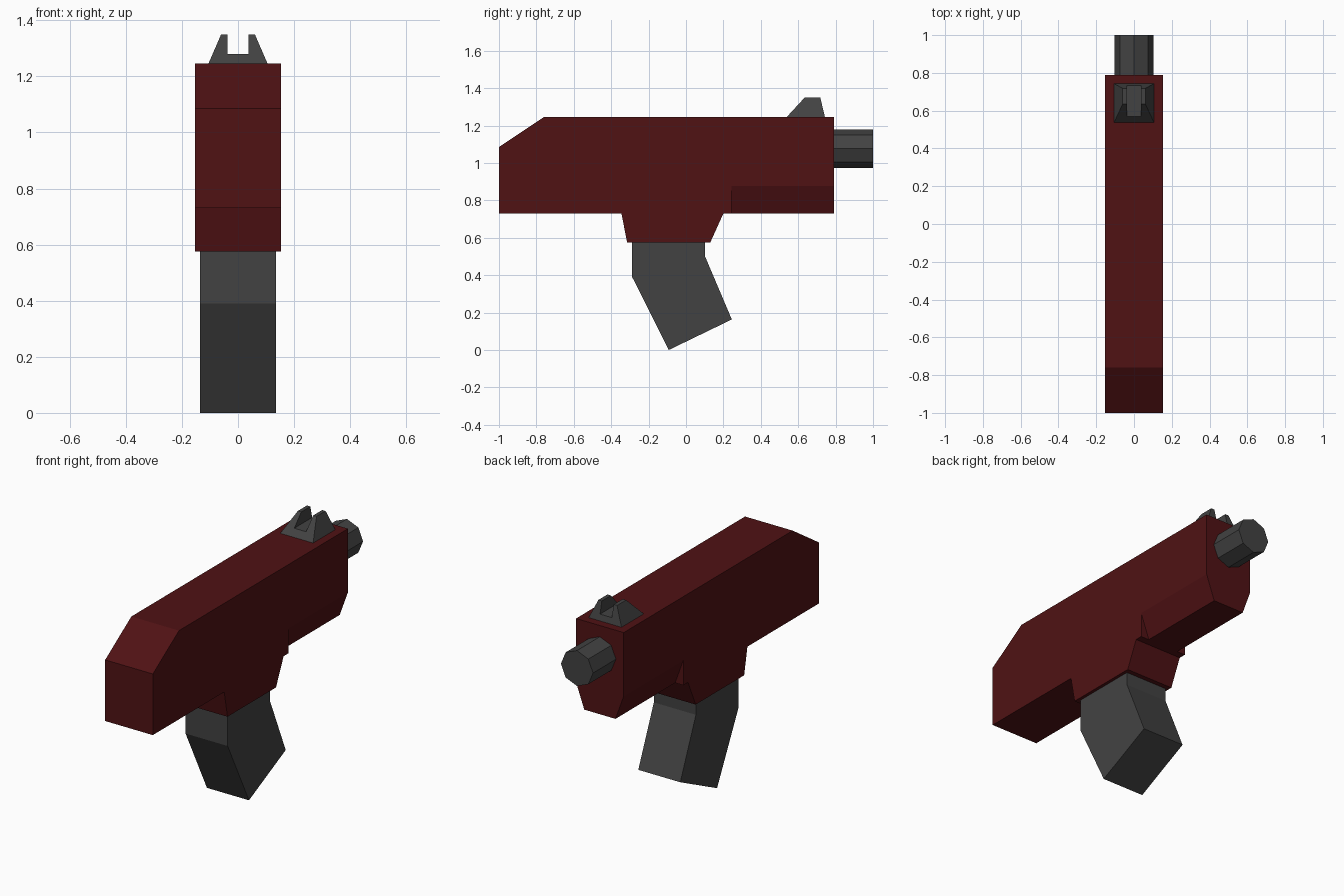
import bpy, bmesh
from math import pi
from mathutils import Matrix

if "Cube" in bpy.data.objects:
    bpy.data.objects.remove(bpy.data.objects["Cube"])


def material(name, rgb):
    m = bpy.data.materials.new(name)
    m.diffuse_color = (*rgb, 1)
    m.use_nodes = True
    m.node_tree.nodes["Principled BSDF"].inputs["Base Color"].default_value = m.diffuse_color
    return m


RED = material("dark_red", (0.08, 0.006, 0.007))
GREY = material("dark_grey", (0.055, 0.055, 0.055))


def finish(name, bm, mat=None):
    bmesh.ops.recalc_face_normals(bm, faces=bm.faces[:])
    me = bpy.data.meshes.new(name)
    bm.to_mesh(me)
    bm.free()
    ob = bpy.data.objects.new(name, me)
    bpy.context.collection.objects.link(ob)
    if mat:
        me.materials.append(mat)
    return ob


def loft(name, loop_a, loop_b, mat=None):
    """Closed solid between two matching loops of points."""
    bm = bmesh.new()
    a = [bm.verts.new(p) for p in loop_a]
    b = [bm.verts.new(p) for p in loop_b]
    bm.faces.new(a)
    bm.faces.new(b[::-1])
    n = len(a)
    for i in range(n):
        j = (i + 1) % n
        bm.faces.new((a[i], b[i], b[j], a[j]))
    return finish(name, bm, mat)


def side_profile(name, pts, half, mat):
    """Extrude a y-z outline across x."""
    return loft(name, [(-half, y, z) for y, z in pts], [(half, y, z) for y, z in pts], mat)


def along_y(name, pts, y0, y1):
    """Extrude an x-z outline along y."""
    return loft(name, [(x, y0, z) for x, z in pts], [(x, y1, z) for x, z in pts])


def cut(ob, cutter):
    mod = ob.modifiers.new("cut", 'BOOLEAN')
    mod.operation, mod.solver, mod.object = 'DIFFERENCE', 'EXACT', cutter
    bpy.context.view_layer.objects.active = ob
    bpy.ops.object.modifier_apply(modifier=mod.name)
    bpy.data.objects.remove(cutter)


# Body with grip housing
body = side_profile("body", [(-1, 0.73), (-1, 1.085), (-0.76, 1.245), (0.79, 1.245),
                             (0.79, 0.73), (0.2, 0.73), (0.13, 0.575),
                             (-0.315, 0.575), (-0.345, 0.73)], 0.153, RED)

# Sloped lower edges of the front section
for s in (-1, 1):
    cut(body, along_y("slope_cutter", [(s * 0.082, 0.68), (s * 0.171, 0.925),
                                       (s * 0.25, 0.925), (s * 0.25, 0.68)], 0.243, 0.9))

# Grip
side_profile("grip", [(-0.288, 0.58), (-0.288, 0.39), (-0.092, 0.0), (0.245, 0.163),
                      (0.102, 0.5), (0.102, 0.58)], 0.135, GREY)

# Eight-sided barrel
bm = bmesh.new()
bmesh.ops.create_cone(bm, cap_ends=True, segments=8, radius1=0.103, radius2=0.103, depth=0.22,
                      matrix=Matrix.Translation((0, 0.89, 1.077)) @ Matrix.Rotation(pi / 2, 4, 'X'))
finish("barrel", bm, GREY)


# Notched sight
def rect(x, y0, y1, z):
    return [(-x, y0, z), (x, y0, z), (x, y1, z), (-x, y1, z)]


sight = loft("sight", rect(0.106, 0.537, 0.743, 1.244), rect(0.06, 0.635, 0.718, 1.35), GREY)
cut(sight, along_y("notch_cutter", [(-0.038, 1.28), (0.038, 1.28), (0.038, 1.5), (-0.038, 1.5)],
                   0.4, 0.9))
